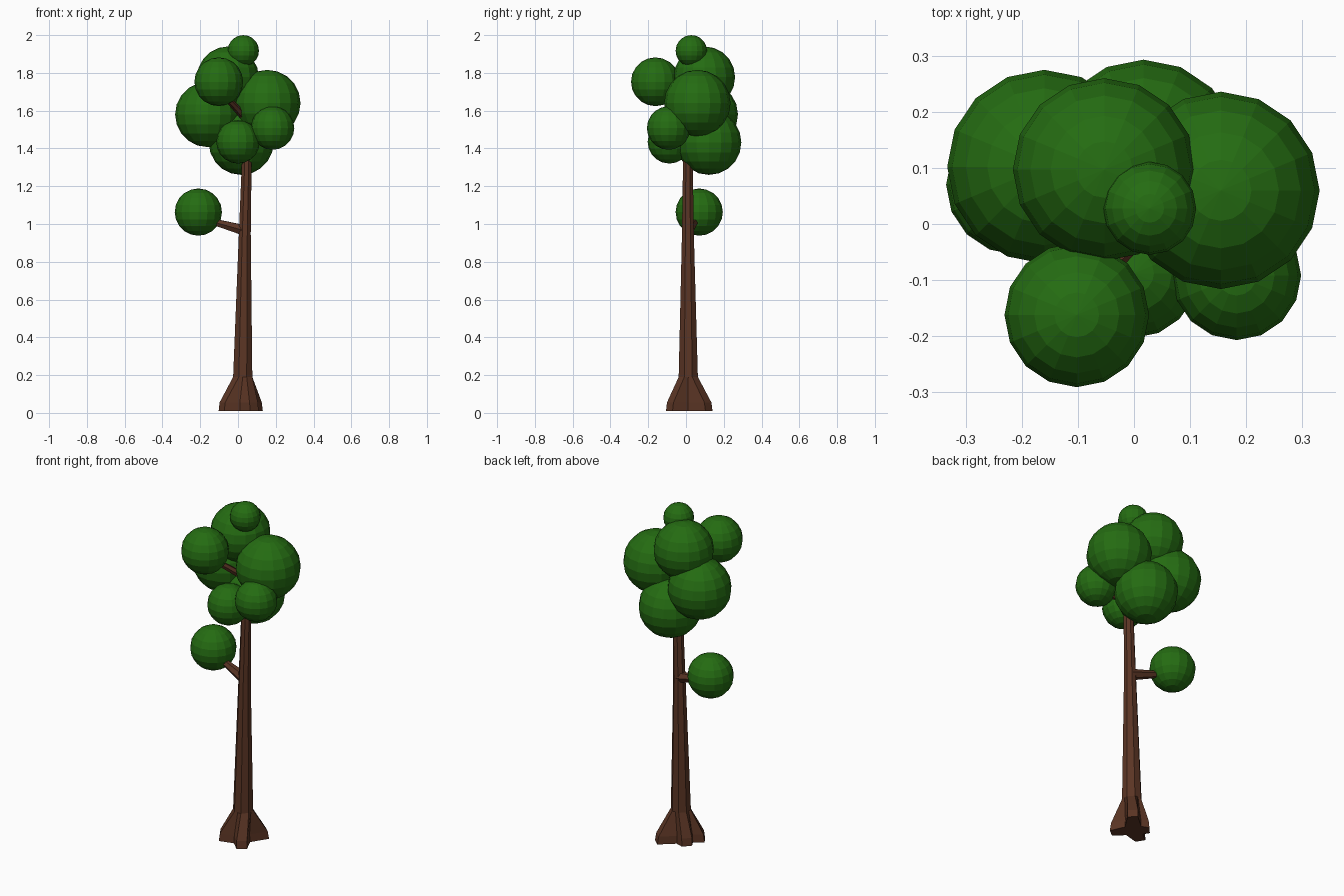
import bpy, bmesh, math
from mathutils import Vector

if "Cube" in bpy.data.objects:
    bpy.data.objects.remove(bpy.data.objects["Cube"])


def material(name, rgb):
    m = bpy.data.materials.new(name)
    m.diffuse_color = (*rgb, 1)
    m.use_nodes = True
    m.node_tree.nodes["Principled BSDF"].inputs["Base Color"].default_value = m.diffuse_color
    return m


leaf = material("leaf green", (0.018, 0.15, 0.006))
bark = material("bark brown", (0.105, 0.036, 0.018))


def loft(name, rings):
    """Skin a list of equal-length point rings and cap both ends."""
    bm = bmesh.new()
    loops = [[bm.verts.new(p) for p in r] for r in rings]
    n = len(loops[0])
    for a, b in zip(loops, loops[1:]):
        for i in range(n):
            j = (i + 1) % n
            bm.faces.new((a[i], a[j], b[j], b[i]))
    bm.faces.new(loops[0][::-1])
    bm.faces.new(loops[-1])
    bmesh.ops.recalc_face_normals(bm, faces=bm.faces)
    me = bpy.data.meshes.new(name)
    bm.to_mesh(me)
    bm.free()
    me.materials.append(bark)
    ob = bpy.data.objects.new(name, me)
    bpy.context.collection.objects.link(ob)


# Trunk: octagonal shaft flaring into four blunt roots
ROOTS = [(48, 0.150), (138, 0.085), (212, 0.115), (308, 0.125)]


def root_ring(z, scale):
    pts = []
    for k, (ang, length) in enumerate(ROOTS):
        a = math.radians(ang)
        d, s = Vector((math.cos(a), math.sin(a), 0)), Vector((-math.sin(a), math.cos(a), 0))
        for w in (-0.028, 0.028):
            pts.append(d * length * scale + s * w + Vector((0.01, 0.01, z)))
        v = math.radians(90 + 90 * k)
        pts.append(Vector((0.01 + 0.062 * scale * math.cos(v), 0.01 + 0.062 * scale * math.sin(v), z)))
    return pts


def shaft_ring(x, y, z, r):
    pts = []
    for k in range(4):
        for off, f in ((22.5, 1), (67.5, 1), (90, math.cos(math.pi / 8))):
            a = math.radians(90 * k + off)
            pts.append(Vector((x + r * f * math.cos(a), y + r * f * math.sin(a), z)))
    return pts


loft("trunk", [root_ring(0.01, 1), root_ring(0.055, 0.95),
               shaft_ring(0.025, 0.012, 0.19, 0.055),
               shaft_ring(0.036, 0.010, 0.95, 0.034),
               shaft_ring(0.046, 0.010, 1.32, 0.028),
               shaft_ring(0.040, 0.020, 1.60, 0.022)])


# Branches: tapered six-sided limbs
def branch(name, p0, p1, r0, r1):
    p0, p1 = Vector(p0), Vector(p1)
    q = (p1 - p0).to_track_quat('Z', 'Y')
    loft(name, [[p + q @ Vector((r * math.cos(i * math.pi / 3), r * math.sin(i * math.pi / 3), 0))
                 for i in range(6)] for p, r in ((p0, r0), (p1, r1))])


branch("low_branch", (0.04, 0.01, 0.965), (-0.16, 0.055, 1.02), 0.032, 0.016)
branch("front_branch", (0.04, 0.02, 1.56), (-0.09, -0.13, 1.70), 0.022, 0.014)
branch("left_branch", (0.04, 0.01, 1.45), (-0.12, 0.08, 1.56), 0.02, 0.014)
branch("right_branch", (0.04, 0.01, 1.50), (0.14, 0.05, 1.60), 0.02, 0.014)
branch("lower_right_branch", (0.04, 0.01, 1.40), (0.16, -0.07, 1.48), 0.02, 0.014)
branch("top_branch", (0.04, 0.02, 1.58), (-0.04, 0.09, 1.72), 0.022, 0.014)

# Foliage balls: centre and radius
BALLS = {
    "low_foliage": (-0.21, 0.07, 1.063, 0.125),
    "top_foliage": (0.028, 0.028, 1.917, 0.083),
    "crown_foliage": (-0.053, 0.097, 1.777, 0.163),
    "left_foliage": (-0.160, 0.102, 1.58, 0.173),
    "right_foliage": (0.155, 0.060, 1.64, 0.176),
    "front_foliage": (-0.102, -0.162, 1.753, 0.129),
    "front_right_foliage": (0.183, -0.092, 1.508, 0.115),
    "front_low_foliage": (0.0, -0.088, 1.435, 0.115),
    "back_low_foliage": (0.017, 0.121, 1.432, 0.172),
}
for name, (x, y, z, r) in BALLS.items():
    bpy.ops.mesh.primitive_uv_sphere_add(segments=16, ring_count=10, radius=r, location=(x, y, z))
    ob = bpy.context.object
    ob.name = name
    ob.data.materials.append(leaf)
